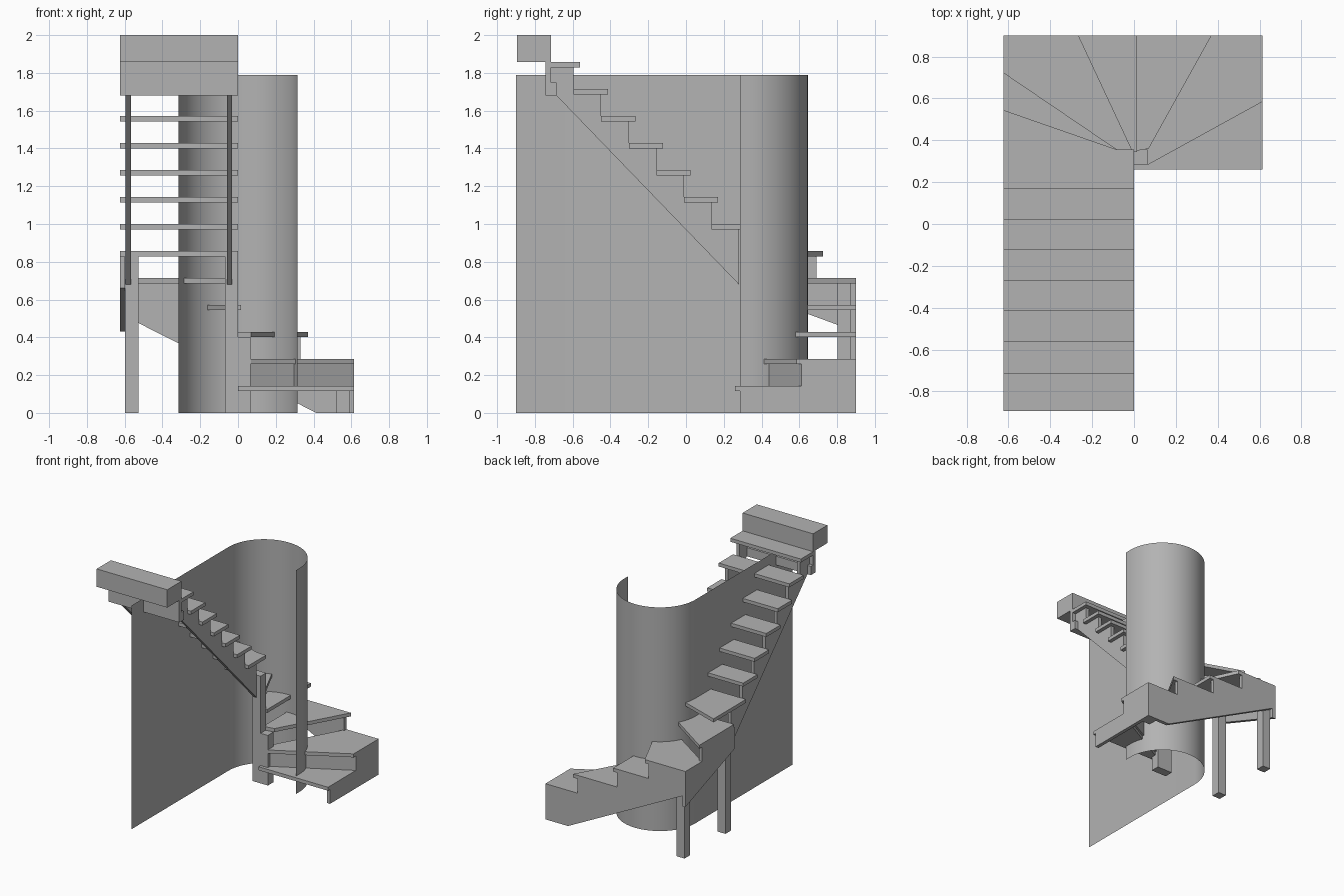
import bpy, bmesh, math
from mathutils import Vector

cube = bpy.data.objects.get("Cube")
if cube:
    bpy.data.objects.remove(cube, do_unlink=True)

grey = bpy.data.materials.new("plain grey")
grey.use_nodes = True
colour = (0.45, 0.45, 0.45, 1)
grey.diffuse_color = colour
grey.node_tree.nodes["Principled BSDF"].inputs["Base Color"].default_value = colour

RISE = 2 / 14      # height of one step
THICK = 0.028      # tread and board thickness
NOSE = 0.035       # tread overhang
PITCH = 0.146      # going of the straight flight
LEFT, RIGHT, BACK = -0.625, 0.615, 0.9


def finish(name, bm):
    mesh = bpy.data.meshes.new(name)
    bm.to_mesh(mesh)
    bm.free()
    mesh.materials.append(grey)
    obj = bpy.data.objects.new(name, mesh)
    bpy.context.collection.objects.link(obj)
    return obj


def prism(name, points, axis, lo, hi):
    """Extrude a 2D outline along an axis from lo to hi."""
    place = {"x": lambda a, b: (lo, a, b),
             "y": lambda a, b: (a, lo, b),
             "z": lambda a, b: (a, b, lo)}[axis]
    bm = bmesh.new()
    face = bm.faces.new([bm.verts.new(place(a, b)) for a, b in points])
    ext = bmesh.ops.extrude_face_region(bm, geom=[face])
    step = Vector([(hi - lo) * (axis == c) for c in "xyz"])
    verts = [g for g in ext["geom"] if isinstance(g, bmesh.types.BMVert)]
    bmesh.ops.translate(bm, verts=verts, vec=step)
    bmesh.ops.recalc_face_normals(bm, faces=bm.faces)
    return finish(name, bm)


def box(name, x0, x1, y0, y1, z0, z1):
    return prism(name, [(x0, y0), (x1, y0), (x1, y1), (x0, y1)], "z", z0, z1)


def under(k):
    """Underside height of tread k."""
    return k * RISE - THICK


def nosing(k):
    """Front edge of tread k in the straight flight."""
    return 0.17 - PITCH * (k - 8)


# Winder treads, from the bottom step up
winders = [
    [(0, 0.26), (RIGHT, 0.26), (RIGHT, 0.62), (0.07, 0.325), (0, 0.325)],
    [(0.07, 0.285), (RIGHT, 0.585), (RIGHT, BACK), (0.33, BACK), (0.03, 0.36), (0.03, 0.285)],
    [(0.07, 0.36), (0.37, BACK), (-0.02, BACK), (-0.02, 0.345)],
    [(0.015, 0.345), (0.015, BACK), (-0.30, BACK), (-0.045, 0.345)],
    [(-0.01, 0.355), (-0.265, BACK), (LEFT, BACK), (LEFT, 0.69), (-0.07, 0.32)],
    [(0, 0.355), (-0.08, 0.355), (LEFT, 0.725), (LEFT, 0.285), (0, 0.285)],
    [(0, 0.355), (-0.08, 0.355), (LEFT, 0.545), (LEFT, 0.135), (0, 0.135)],
]
for k, outline in enumerate(winders, 1):
    prism(f"winder_tread_{k}", outline, "z", under(k), k * RISE)

# Riser board under the second tread
prism("lower_riser", [(0.06, 0.31), (RIGHT, 0.612), (RIGHT, 0.635), (0.06, 0.335)],
      "z", RISE, under(2))

# Straight flight treads
for k in range(8, 14):
    rear = max(nosing(k + 1) - NOSE, -0.715)
    box(f"straight_tread_{k}", LEFT, 0, rear, nosing(k), under(k), k * RISE)

# Landing block with header board and ledger
box("landing", LEFT, 0, -0.895, -0.715, 13 * RISE, 2)
box("landing_header", LEFT, 0, -0.743, -0.715, 1.68, 13 * RISE)
box("landing_ledger", LEFT, 0, -0.715, -0.686, 1.68, 1.75)

# Saw-tooth stringers of the straight flight
teeth = [(0.28, 0.68), (0.28, under(7))]
for k in range(8, 14):
    riser = nosing(k) - NOSE
    teeth += [(riser, under(k - 1)), (riser, under(k))]
teeth += [(-0.715, under(13)), (-0.715, 1.75), (-0.686, 1.75), (-0.686, 1.68)]
for name, x in (("inner_stringer", -0.059), ("outer_stringer", -0.595)):
    prism(name, teeth, "x", x, x + THICK)

# Stringers around the turn
prism("back_stringer",
      [(RIGHT, 0), (0.415, 0), (LEFT, 0.525), (LEFT, under(5)), (-0.30, under(5)),
       (-0.30, under(4)), (-0.02, under(4)), (-0.02, under(3)), (0.33, under(3)),
       (0.33, under(2)), (RIGHT, under(2))], "y", BACK - THICK, BACK)
prism("side_stringer",
      [(BACK, 0.43), (0.275, 0.66), (0.275, under(6)), (0.69, under(6)),
       (0.69, under(5)), (BACK, under(5))], "x", LEFT, LEFT + THICK)
prism("entry_stringer",
      [(0.285, 0), (BACK, 0), (BACK, under(2)), (0.615, under(2)),
       (0.615, under(1)), (0.285, under(1))], "x", RIGHT - THICK, RIGHT)

# Newel with a wide foot, and the square posts
box("newel_foot", -0.07, 0.065, 0.285, 0.355, 0, under(3))
box("newel_post", -0.07, 0, 0.285, 0.355, under(3), under(6))
for name, x, y, top in (("entry_post", 0.52, 0.802, under(2)),
                        ("corner_post", -0.598, 0.802, under(5)),
                        ("side_post", -0.598, 0.285, under(6))):
    box(name, x, x + 0.07, y, y + 0.07, 0, top)

# Thin curved wall: a straight run ending in a half round
RADIUS, CENTRE = 0.315, 0.33
path = [(-RADIUS, -BACK)]
for i in range(49):
    a = math.pi * (1 - i / 48)
    path.append((RADIUS * math.cos(a), CENTRE + RADIUS * math.sin(a)))
path.append((RADIUS, 0.285))
bm = bmesh.new()
columns = [[bm.verts.new((x, y, z)) for z in (0, 1.79)] for x, y in path]
for a, b in zip(columns, columns[1:]):
    bm.faces.new((a[0], b[0], b[1], a[1]))
wall = finish("curved_wall", bm)
bpy.context.view_layer.objects.active = wall
wall.select_set(True)
bpy.ops.object.shade_smooth_by_angle(angle=math.radians(30))
